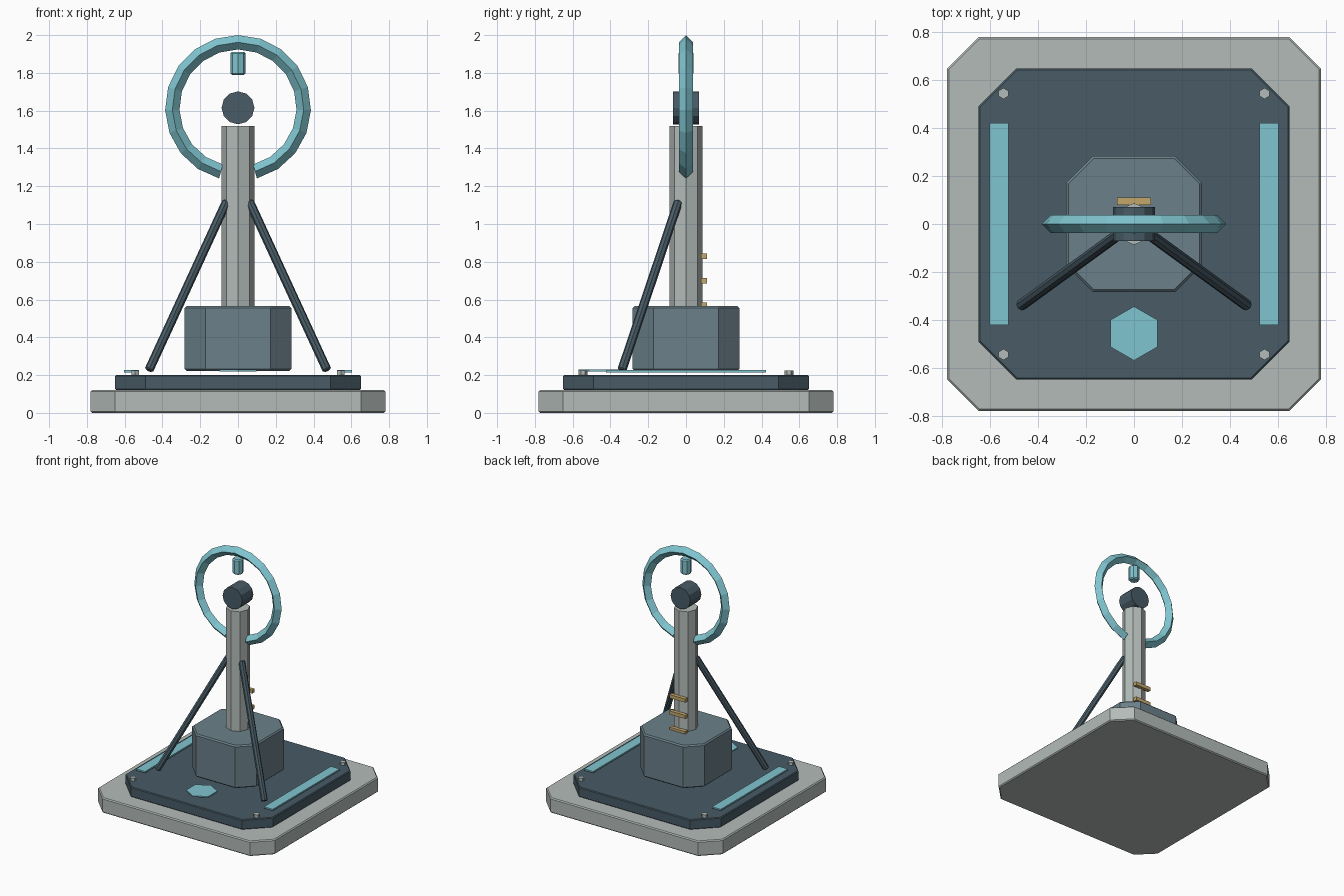
import bpy, bmesh
from math import pi, sin, cos, radians
from mathutils import Vector

cube = bpy.data.objects.get("Cube")
if cube:
    bpy.data.objects.remove(cube, do_unlink=True)


def material(name, rgb):
    m = bpy.data.materials.new(name)
    m.use_nodes = True
    m.diffuse_color = (*rgb, 1)
    m.node_tree.nodes["Principled BSDF"].inputs["Base Color"].default_value = (*rgb, 1)
    return m


GREY = material("light grey", (0.45, 0.50, 0.48))
DARK = material("dark slate", (0.065, 0.105, 0.133))
SLATE = material("mid slate", (0.147, 0.216, 0.254))
CYAN = material("pale cyan", (0.216, 0.56, 0.63))
GOLD = material("brass", (0.55, 0.39, 0.15))


def finish(name, bm, mat, bevel=0):
    bmesh.ops.recalc_face_normals(bm, faces=bm.faces[:])
    mesh = bpy.data.meshes.new(name)
    bm.to_mesh(mesh)
    bm.free()
    mesh.materials.append(mat)
    ob = bpy.data.objects.new(name, mesh)
    bpy.context.collection.objects.link(ob)
    if bevel:
        mod = ob.modifiers.new("edge bevel", 'BEVEL')
        mod.width = bevel
        mod.segments = 1
        mod.limit_method = 'ANGLE'
        mod.angle_limit = radians(60)
    return ob


def slab(name, half, cut, z0, z1, mat, bevel):
    """Square block with its four upright corners cut off."""
    bm = bmesh.new()
    k = half - cut
    pts = []
    for sx, sy in ((1, 1), (-1, 1), (-1, -1), (1, -1)):
        pair = [(sx * half, sy * k), (sx * k, sy * half)]
        pts += pair if sx == sy else pair[::-1]
    face = bm.faces.new([bm.verts.new((x, y, z0)) for x, y in pts])
    ext = bmesh.ops.extrude_face_region(bm, geom=[face])
    top = [v for v in ext["geom"] if isinstance(v, bmesh.types.BMVert)]
    bmesh.ops.translate(bm, verts=top, vec=(0, 0, z1 - z0))
    return finish(name, bm, mat, bevel)


def box(name, size, centre, mat):
    bm = bmesh.new()
    bmesh.ops.create_cube(bm, size=1)
    bmesh.ops.scale(bm, verts=bm.verts[:], vec=size)
    bmesh.ops.translate(bm, verts=bm.verts[:], vec=centre)
    return finish(name, bm, mat)


def rod(name, a, b, radius, sides, mat, bevel=0):
    """Prism running from point a to point b."""
    a, b = Vector(a), Vector(b)
    bm = bmesh.new()
    bmesh.ops.create_cone(bm, cap_ends=True, segments=sides, radius1=radius,
                          radius2=radius, depth=(b - a).length)
    ob = finish(name, bm, mat, bevel)
    ob.location = (a + b) / 2
    ob.rotation_euler = Vector((0, 0, 1)).rotation_difference(b - a).to_euler()
    return ob


# Stepped base and pedestal
slab("base_slab", 0.78, 0.13, 0, 0.12, GREY, 0.008)
slab("deck_plate", 0.65, 0.16, 0.12, 0.2, DARK, 0.006)
slab("pedestal", 0.283, 0.11, 0.223, 0.565, SLATE, 0.01)

# Column and hub
rod("column", (0, 0, 0.56), (0, 0, 1.52), 0.087, 8, GREY)
rod("hub", (0, -0.07, 1.615), (0, 0.07, 1.615), 0.087, 12, DARK)

# Light strips, bolts and braces on both sides
for side, s in (("left", 1), ("right", -1)):
    box(f"{side}_light_strip", (0.078, 0.845, 0.012), (s * 0.564, 0, 0.221), CYAN)
    rod(f"{side}_brace", (s * 0.472, -0.34, 0.225), (s * 0.06, -0.04, 1.12),
        0.024, 8, DARK, 0.006)
    for end, t in (("front", -1), ("back", 1)):
        rod(f"{end}_{side}_bolt", (s * 0.545, t * 0.545, 0.2),
            (s * 0.545, t * 0.545, 0.224), 0.023, 6, GREY)

# Hexagonal floor light
rod("floor_light", (0, -0.457, 0.22), (0, -0.457, 0.229), 0.113, 6, CYAN)

# Rungs up the back of the column
for i in range(3):
    box(f"rung_{i + 1}", (0.14, 0.03, 0.028), (0, 0.095, 0.57 + 0.13 * i), GOLD)

# Floating indicator inside the ring
rod("indicator", (0, 0, 1.79), (0, 0, 1.91), 0.041, 8, CYAN, 0.008)

# Open ring: diamond section swept round, with a gap at the bottom
bm = bmesh.new()
major, minor, steps = 0.348, 0.038, 18
loops = []
for i in range(steps + 1):
    a = radians(-165 + 330 * i / steps)
    loop = []
    for j in range(4):
        r = major + minor * cos(j * pi / 2)
        loop.append(bm.verts.new((r * sin(a), minor * sin(j * pi / 2), 1.614 + r * cos(a))))
    loops.append(loop)
for p, q in zip(loops, loops[1:]):
    for j in range(4):
        k = (j + 1) % 4
        bm.faces.new((p[j], p[k], q[k], q[j]))
bm.faces.new(loops[0])
bm.faces.new(loops[-1])
finish("open_ring", bm, CYAN)
